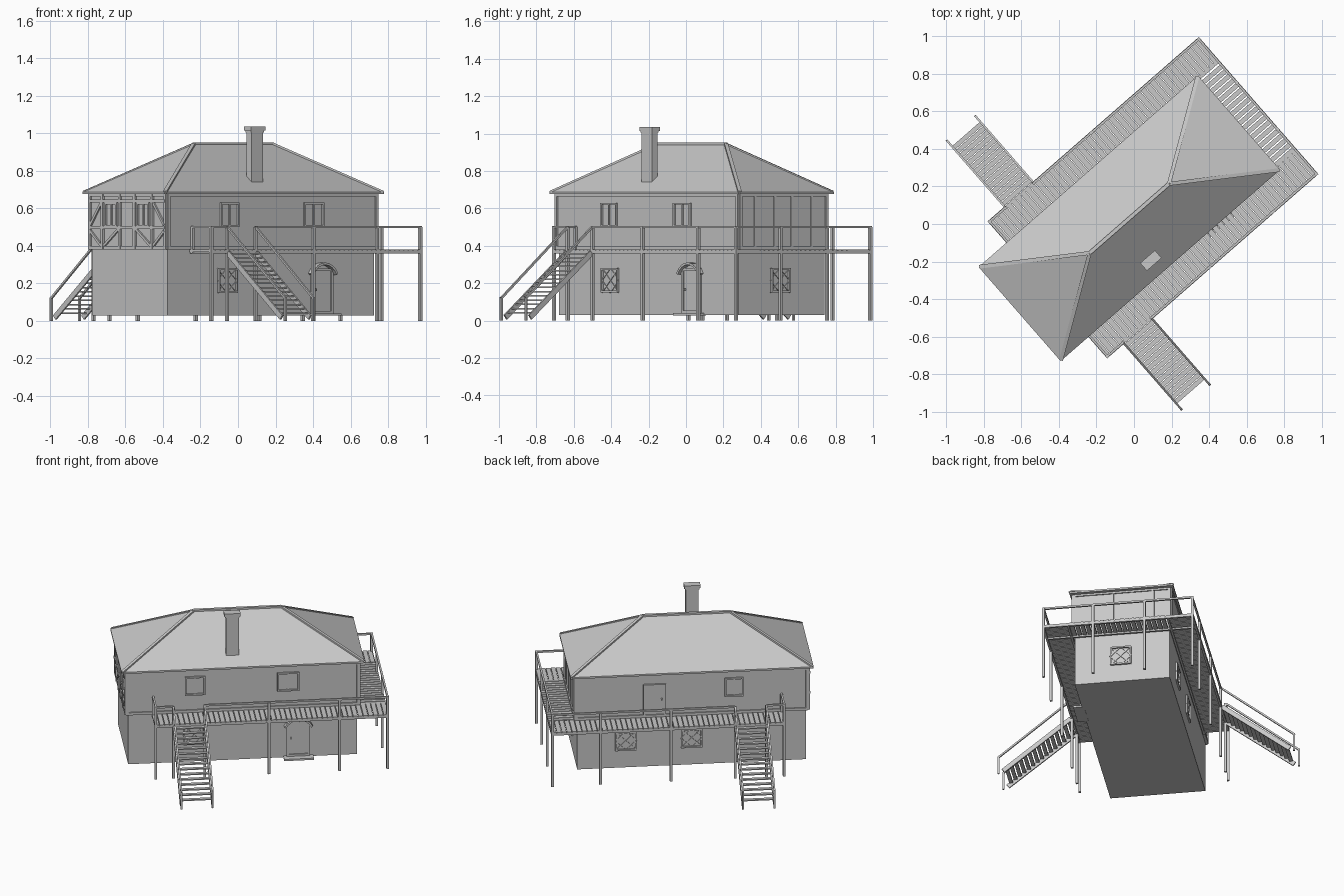
import bpy, bmesh, math
from mathutils import Matrix, Vector

if "Cube" in bpy.data.objects:
    bpy.data.objects.remove(bpy.data.objects["Cube"])

grey = bpy.data.materials.new("plain_grey")
grey.use_nodes = True
grey.diffuse_color = (0.58, 0.58, 0.58, 1)
grey.node_tree.nodes["Principled BSDF"].inputs["Base Color"].default_value = grey.diffuse_color

# The building stands at an angle: local x is its length, local y its depth
PLACE = Matrix.Translation((-0.025, 0.03, 0)) @ Matrix.Rotation(math.radians(41.1), 4, 'Z')
LOW, UP = (0.73, 0.305), (0.745, 0.315)    # half sizes of the storeys
DECK_Z, RAIL_Z = 0.38, 0.5
START, END, SIDE = -0.58, 0.915, 0.485     # deck limits
STAIR = (-0.46, -0.26)


def finish(name, bm):
    bmesh.ops.recalc_face_normals(bm, faces=bm.faces)
    mesh = bpy.data.meshes.new(name)
    bm.to_mesh(mesh)
    bm.free()
    ob = bpy.data.objects.new(name, mesh)
    ob.matrix_world = PLACE
    mesh.materials.append(grey)
    bpy.context.collection.objects.link(ob)
    return ob


def box(bm, lo, hi):
    lo, hi = Vector(lo), Vector(hi)
    m = Matrix.Translation((lo + hi) / 2) @ Matrix.Diagonal((*(hi - lo), 1))
    bmesh.ops.create_cube(bm, size=1, matrix=m)


def beam(bm, a, b, w=0.012, h=0.012):
    a, b = Vector(a), Vector(b)
    d = b - a
    m = (Matrix.Translation((a + b) / 2) @ d.to_track_quat('X', 'Z').to_matrix().to_4x4()
         @ Matrix.Diagonal((d.length, w, h, 1)))
    bmesh.ops.create_cube(bm, size=1, matrix=m)


def on_wall(wall, size, s, z, out=0.0):
    """Point on a wall: s along it, out from its surface."""
    return {"front": (s, -size[1] - out, z), "back": (s, size[1] + out, z),
            "west": (-size[0] - out, s, z), "east": (size[0] + out, s, z)}[wall]


def plate(bm, wall, size, s0, s1, z0, z1, out=0.008):
    p, q = on_wall(wall, size, s0, z0, -0.004), on_wall(wall, size, s1, z1, out)
    box(bm, [min(c) for c in zip(p, q)], [max(c) for c in zip(p, q)])


def frame(bm, wall, size, s0, s1, z0, z1, t=0.01, out=0.012):
    for s in (s0, s1 - t):
        plate(bm, wall, size, s, s + t, z0, z1, out)
    for z in (z0, z1 - t):
        plate(bm, wall, size, s0, s1, z, z + t, out)


# Walls
for name, size, z0, z1 in (("lower_storey", LOW, 0.03, 0.38), ("upper_storey", UP, 0.38, 0.685)):
    bm = bmesh.new()
    box(bm, (-size[0], -size[1], z0), (size[0], size[1], z1))
    finish(name, bm)

# Hipped roof
bm = bmesh.new()
rx, ry = 0.776, 0.333
rings = [[bm.verts.new((x * rx, y * ry, z)) for x, y in ((-1, -1), (1, -1), (1, 1), (-1, 1))]
         for z in (0.676, 0.688)]
r0, r1 = (bm.verts.new((s * 0.28, 0, 0.945)) for s in (-1, 1))
low, (a, b, c, d) = rings
bm.faces.new(low)
for i in range(4):
    j = (i + 1) % 4
    bm.faces.new((low[i], low[j], rings[1][j], rings[1][i]))
for f in ((a, b, r1, r0), (c, d, r0, r1), (b, c, r1), (d, a, r0)):
    bm.faces.new(f)
finish("roof", bm)

# Hip and ridge caps
bm = bmesh.new()
for sx in (-1, 1):
    for sy in (-1, 1):
        beam(bm, (sx * 0.77, sy * 0.33, 0.688), (sx * 0.28, 0, 0.944), 0.02, 0.012)
beam(bm, (-0.28, 0, 0.945), (0.28, 0, 0.945), 0.02, 0.012)
finish("ridge_caps", bm)

# Chimney
bm = bmesh.new()
cx, cy = -0.061, -0.245
for hx, hy, z0, z1 in ((0.041, 0.02, 0.72, 1.015), (0.046, 0.023, 1.005, 1.015), (0.052, 0.027, 1.015, 1.035)):
    box(bm, (cx - hx, cy - hy, z0), (cx + hx, cy + hy, z1))
finish("chimney", bm)

# Timber framing on the upper storey
bm = bmesh.new()
for wall, half in (("front", UP[0]), ("back", UP[0]), ("west", UP[1]), ("east", UP[1])):
    for z in (0.38, 0.664):
        plate(bm, wall, UP, -half, half, z, z + 0.018)
    for s in (-half, half - 0.018):
        plate(bm, wall, UP, s, s + 0.018, 0.38, 0.68)
for s in (-0.2, -0.06, 0.06, 0.2):
    plate(bm, "west", UP, s - 0.009, s + 0.009, 0.38, 0.68, 0.012)
    plate(bm, "east", UP, s - 0.008, s + 0.008, 0.38, 0.68, 0.004)
for z in (0.49, 0.63):
    plate(bm, "west", UP, -0.31, 0.31, z, z + 0.016, 0.012)
for sign in (-1, 1):
    for s0, z0, s1, z1 in ((0.3, 0.48, 0.21, 0.4), (0.19, 0.4, 0.07, 0.49), (0.3, 0.51, 0.21, 0.63)):
        beam(bm, on_wall("west", UP, sign * s0, z0, 0.003), on_wall("west", UP, sign * s1, z1, 0.003), 0.014, 0.014)
finish("timber_framing", bm)

# Upper windows
bm = bmesh.new()
for wall, s0, s1 in (("front", -0.37, -0.24), ("front", 0.22, 0.36), ("back", -0.33, -0.21),
                     ("west", 0.08, 0.18), ("west", -0.18, -0.08)):
    frame(bm, wall, UP, s0, s1, 0.5, 0.63)
    mid = (s0 + s1) / 2
    plate(bm, wall, UP, mid - 0.004, mid + 0.004, 0.5, 0.63)
finish("upper_windows", bm)

# Lower lattice windows
bm = bmesh.new()
for wall, mid in (("front", -0.31), ("back", 0.42), ("back", 0.0), ("east", -0.01)):
    s0, s1, z0, z1 = mid - 0.068, mid + 0.068, 0.15, 0.28
    frame(bm, wall, LOW, s0, s1, z0, z1)
    for sa, za, sb, zb in ((s0, z0, s1, z1), (s0, z1, s1, z0), (s0, 0.215, mid, z1),
                           (mid, z0, s1, 0.215), (s0, 0.215, mid, z0), (mid, z1, s1, 0.215)):
        beam(bm, on_wall(wall, LOW, sa, za, 0.002), on_wall(wall, LOW, sb, zb, 0.002), 0.006, 0.006)
finish("lattice_windows", bm)

# Doors, arched hood and doorstep
bm = bmesh.new()
for wall, size, s0, s1, z0, z1 in (("front", LOW, 0.28, 0.43, 0.04, 0.28), ("back", UP, 0.165, 0.31, 0.385, 0.61)):
    frame(bm, wall, size, s0, s1, z0, z1, 0.014, 0.014)
    plate(bm, wall, size, s0, s1, z0, z1, 0.006)
    plate(bm, wall, size, s0 + 0.024, s0 + 0.032, (z0 + z1) / 2, (z0 + z1) / 2 + 0.012, 0.016)
finish("doors", bm)
bm = bmesh.new()
arc = [(0.355 + 0.095 * math.sin(t), 0.205 + 0.1 * math.cos(t)) for t in (math.radians(k * 16) for k in range(-4, 5))]
for (sa, za), (sb, zb) in zip(arc, arc[1:]):
    beam(bm, (sa, -LOW[1] - 0.015, za), (sb, -LOW[1] - 0.015, zb), 0.04, 0.012)
finish("door_hood", bm)
bm = bmesh.new()
box(bm, (0.26, -0.36, 0.028), (0.45, -0.29, 0.04))
finish("doorstep", bm)

# Deck boards and edge beams
bm = bmesh.new()
step = 0.0325
for i in range(46):
    x = START + i * step
    for sy in (-1, 1):
        y0, y1 = sorted((sy * 0.31, sy * SIDE))
        box(bm, (x, y0, DECK_Z - 0.012), (x + step - 0.004, y1, DECK_Z))
for i in range(19):
    y = -0.31 + i * step
    box(bm, (UP[0], y, DECK_Z - 0.012), (END, y + step - 0.008, DECK_Z))
finish("deck_boards", bm)
bm = bmesh.new()
for sy in (-1, 1):
    for y in (0.478, 0.32):
        beam(bm, (START, sy * y, 0.366), (END, sy * y, 0.366), 0.014, 0.016)
for x in (0.76, END - 0.007):
    beam(bm, (x, -SIDE, 0.366), (x, SIDE, 0.366), 0.014, 0.016)
finish("deck_beams", bm)

# Deck posts and rail
bm = bmesh.new()
edge = SIDE - 0.008
spots = [(x, s * edge) for s in (-1, 1) for x in (START + 0.008, *STAIR, 0.15, 0.6, END - 0.008)]
spots += [(END - 0.008, y) for y in (-0.16, 0.17)]
for x, y in spots:
    box(bm, (x - 0.008, y - 0.008, 0), (x + 0.008, y + 0.008, RAIL_Z))
for s in (-1, 1):
    x, y = START + 0.008, s * 0.325
    box(bm, (x - 0.008, y - 0.008, 0.36), (x + 0.008, y + 0.008, RAIL_Z))
finish("deck_posts", bm)
bm = bmesh.new()
for s in (-1, 1):
    beam(bm, (START + 0.008, s * 0.32, RAIL_Z), (START + 0.008, s * SIDE, RAIL_Z))
    beam(bm, (START, s * edge, RAIL_Z), (STAIR[0], s * edge, RAIL_Z))
    beam(bm, (STAIR[1], s * edge, RAIL_Z), (END, s * edge, RAIL_Z))
beam(bm, (END - 0.008, -SIDE, RAIL_Z), (END - 0.008, SIDE, RAIL_Z))
finish("deck_rail", bm)

# Two flights of stairs with handrails
for name, s in (("front_stairs", -1), ("back_stairs", 1)):
    bm = bmesh.new()
    for x in STAIR:
        beam(bm, (x, s * 0.485, 0.362), (x, s * 0.92, 0.018), 0.01, 0.03)
        beam(bm, (x, s * 0.48, RAIL_Z), (x, s * 0.952, 0.118), 0.011, 0.011)
        box(bm, (x - 0.006, s * 0.949 - 0.006, 0), (x + 0.006, s * 0.949 + 0.006, 0.125))
    for i in range(15):
        y, z = s * (0.5 + i * 0.0285), 0.358 - i * 0.0226
        box(bm, (STAIR[0], y - 0.012, z - 0.004), (STAIR[1], y + 0.012, z + 0.004))
    finish(name, bm)
